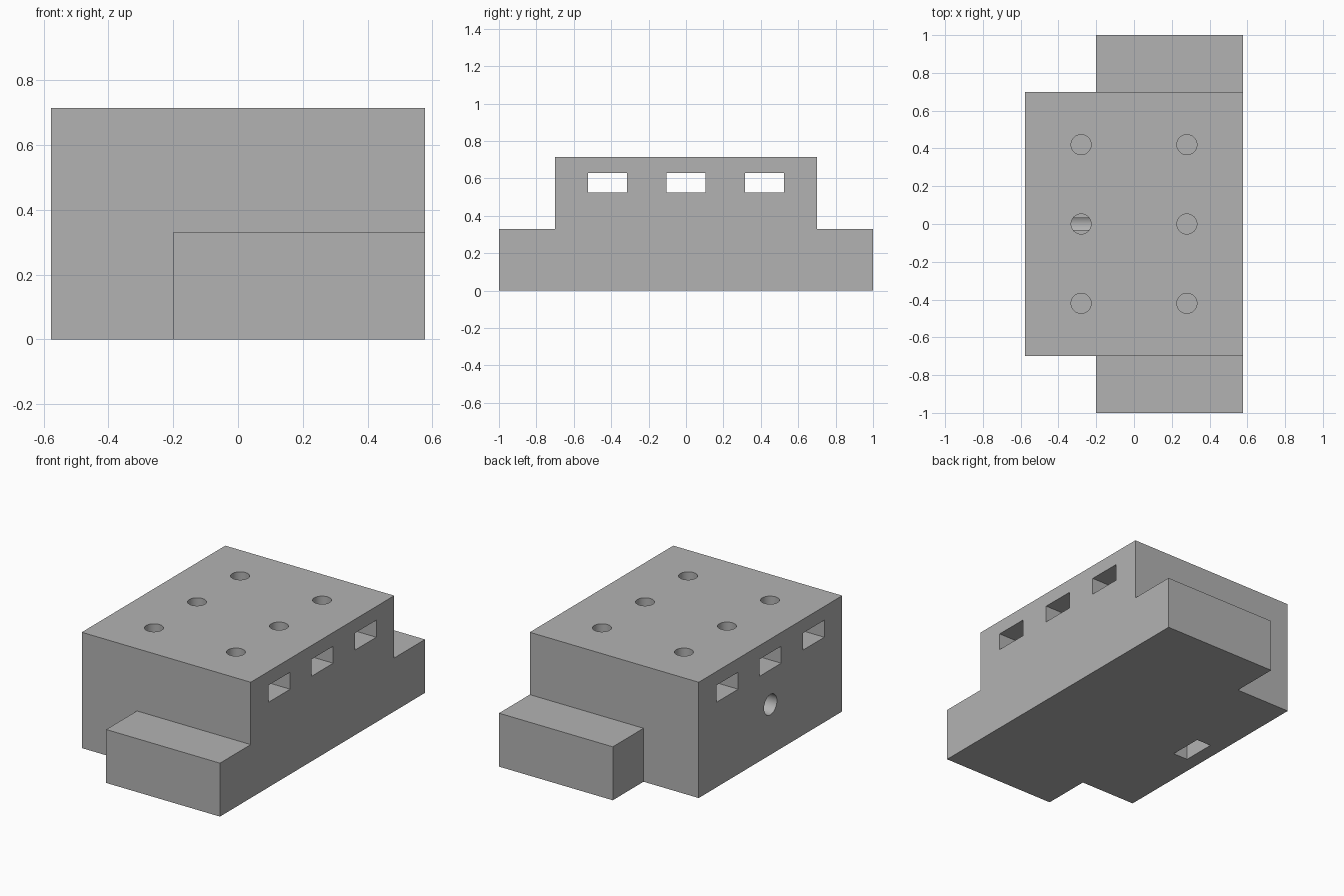
import bpy, bmesh, math
from mathutils import Matrix, Vector

cube = bpy.data.objects.get("Cube")
if cube:
    bpy.data.objects.remove(cube, do_unlink=True)

# Main dimensions
HALF_W, HALF_L, HEIGHT = 0.577, 0.70, 0.715
LEDGE_X, LEDGE_Y, LEDGE_Z = -0.20, 1.0, 0.33
PITCH = 0.42

grey = bpy.data.materials.new("light grey")
grey.use_nodes = True
grey.diffuse_color = (0.45, 0.45, 0.45, 1)
grey.node_tree.nodes["Principled BSDF"].inputs["Base Color"].default_value = (0.45, 0.45, 0.45, 1)


def add_object(name, bm):
    bmesh.ops.recalc_face_normals(bm, faces=bm.faces[:])
    mesh = bpy.data.meshes.new(name)
    bm.to_mesh(mesh)
    bm.free()
    mesh.materials.append(grey)
    obj = bpy.data.objects.new(name, mesh)
    bpy.context.scene.collection.objects.link(obj)
    return obj


def raise_faces(bm, faces, height, keep):
    """Extrude faces upward and return the new top faces."""
    result = bmesh.ops.extrude_face_region(bm, geom=faces, use_keep_orig=keep)["geom"]
    if not keep:
        old = [f for f in faces if f.is_valid]
        if old:
            bmesh.ops.delete(bm, geom=old, context='FACES_ONLY')
    verts = [g for g in result if isinstance(g, bmesh.types.BMVert)]
    bmesh.ops.translate(bm, verts=verts, vec=(0, 0, height))
    return [g for g in result if isinstance(g, bmesh.types.BMFace)]


def box(name, low, high):
    low, high = Vector(low), Vector(high)
    bm = bmesh.new()
    bmesh.ops.create_cube(bm, size=1, matrix=Matrix.Translation((low + high) / 2)
                          @ Matrix.Diagonal((high - low).to_4d()))
    return add_object(name, bm)


def rod(name, start, end, radius):
    start, end = Vector(start), Vector(end)
    axis = end - start
    bm = bmesh.new()
    bmesh.ops.create_cone(bm, cap_ends=True, segments=48, radius1=radius, radius2=radius,
                          depth=axis.length,
                          matrix=Matrix.Translation((start + end) / 2)
                          @ axis.to_track_quat('Z', 'Y').to_matrix().to_4x4())
    return add_object(name, bm)


# Block with a low ledge at each end, raised from one floor plan
bm = bmesh.new()
inner = {s: bm.verts.new((LEDGE_X, s * HALF_L, 0)) for s in (-1, 1)}
outer = {s: bm.verts.new((HALF_W, s * HALF_L, 0)) for s in (-1, 1)}
side = {s: bm.verts.new((-HALF_W, s * HALF_L, 0)) for s in (-1, 1)}
plan = [bm.faces.new((side[-1], inner[-1], outer[-1], outer[1], inner[1], side[1]))]
for s in (-1, 1):
    tip_in = bm.verts.new((LEDGE_X, s * LEDGE_Y, 0))
    tip_out = bm.verts.new((HALF_W, s * LEDGE_Y, 0))
    ring = [inner[s], outer[s], tip_out, tip_in]
    plan.append(bm.faces.new(ring if s > 0 else ring[::-1]))
tops = raise_faces(bm, plan, LEDGE_Z, True)
middle = [f for f in tops if abs(f.calc_center_median().y) < 0.1]
raise_faces(bm, middle, HEIGHT - LEDGE_Z, False)
bmesh.ops.recalc_face_normals(bm, faces=bm.faces[:])
bmesh.ops.dissolve_limit(bm, angle_limit=math.radians(1), verts=bm.verts[:], edges=bm.edges[:])
body = add_object("mounting_block", bm)

# Cross slots and blind screw holes in three rows
cutters = []
for row in (-1, 0, 1):
    y = row * PITCH
    cutters.append(box("cross_slot", (-0.7, y - 0.105, 0.525), (0.7, y + 0.105, 0.63)))
    for x in (-0.28, 0.28):
        cutters.append(rod("screw_hole", (x, y, 0.365), (x, y, 0.8), 0.053))

# Side bolt hole and the nut pocket that opens underneath
cutters.append(rod("side_hole", (-0.7, 0, 0.31), (-0.22, 0, 0.31), 0.063))
cutters.append(box("nut_pocket", (-0.49, -0.105, -0.1), (-0.39, 0.105, 0.42)))

bpy.ops.object.select_all(action='DESELECT')
bpy.context.view_layer.objects.active = body
body.select_set(True)
for cutter in cutters:
    cutter.hide_render = True
    cut = body.modifiers.new("cut", 'BOOLEAN')
    cut.operation = 'DIFFERENCE'
    cut.solver = 'EXACT'
    cut.object = cutter
    bpy.ops.object.modifier_apply(modifier=cut.name)
    bpy.data.objects.remove(cutter, do_unlink=True)

bpy.ops.object.shade_smooth_by_angle(angle=math.radians(30))
